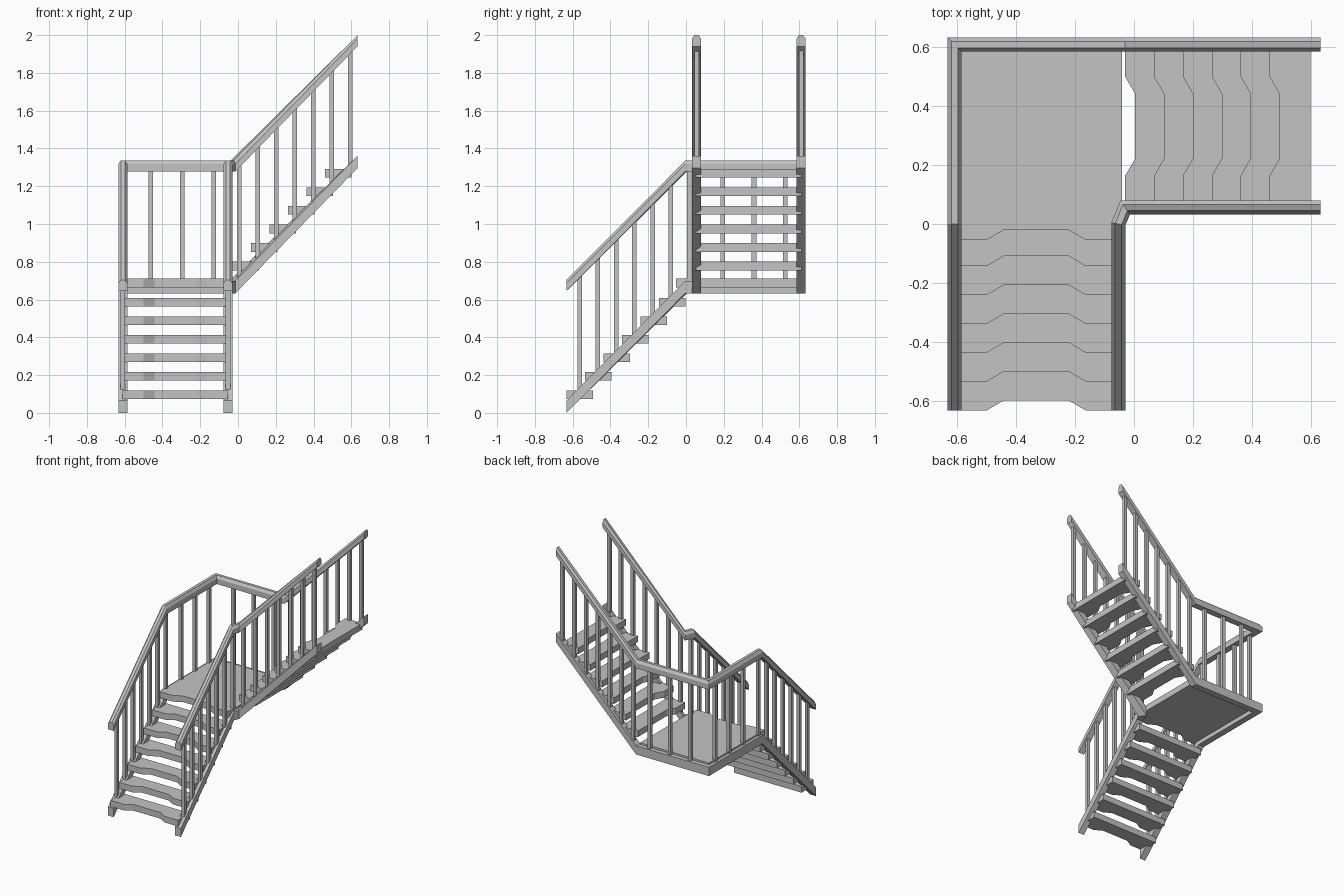
import bpy, bmesh
from mathutils import Vector

cube = bpy.data.objects.get("Cube")
if cube:
    bpy.data.objects.remove(cube)

grey = bpy.data.materials.new("plain grey")
grey.use_nodes = True
COLOUR = (0.55, 0.55, 0.55, 1)
grey.diffuse_color = COLOUR
grey.node_tree.nodes["Principled BSDF"].inputs["Base Color"].default_value = COLOUR

END = 0.633          # half of the plan size
OUT = 0.609          # centre line of the outer side
IN_X, IN_Y = -0.053, 0.056
TURN = -0.03         # where the upper flight starts to climb
DECK = 0.633         # underside of the level stringers
STEP = 0.098
BAR = 0.012          # half width of a baluster


def finish(name, bm):
    bmesh.ops.recalc_face_normals(bm, faces=bm.faces)
    mesh = bpy.data.meshes.new(name)
    bm.to_mesh(mesh)
    bm.free()
    mesh.materials.append(grey)
    obj = bpy.data.objects.new(name, mesh)
    bpy.context.collection.objects.link(obj)
    return obj


def sweep(name, path, profile):
    """Sweep an upright profile along a path, mitred in plan."""
    bm = bmesh.new()
    pts = [Vector(p) for p in path]
    flat = [(b - a).to_2d().normalized() for a, b in zip(pts, pts[1:])]
    rings = []
    for i, p in enumerate(pts):
        d0, d1 = flat[max(i - 1, 0)], flat[min(i, len(flat) - 1)]
        n0, n1 = Vector((-d0.y, d0.x)), Vector((-d1.y, d1.x))
        mitre = (n0 + n1) / (1 + n0.dot(n1))
        rings.append([bm.verts.new((p.x + mitre.x * u, p.y + mitre.y * u, p.z + v))
                      for u, v in profile])
    for r, s in zip(rings, rings[1:]):
        for k in range(len(r)):
            j = (k + 1) % len(r)
            bm.faces.new((r[k], r[j], s[j], s[k]))
    bm.faces.new(rings[0])
    bm.faces.new(rings[-1])
    return finish(name, bm)


def slab(name, outline, bottom, thickness=0.046):
    bm = bmesh.new()
    face = bm.faces.new([bm.verts.new((x, y, bottom)) for x, y in outline])
    grown = bmesh.ops.extrude_face_region(bm, geom=[face])["geom"]
    bmesh.ops.translate(bm, vec=(0, 0, thickness),
                        verts=[g for g in grown if isinstance(g, bmesh.types.BMVert)])
    return finish(name, bm)


def nosing(front):
    """Front edge of a step, set back in the middle: (across, along)."""
    half = [(-0.28, front), (-0.168, front), (-0.11, front + 0.034)]
    return half + [(-a, b) for a, b in reversed(half)]


def baluster(name, x, y, low, climb=(0, 0)):
    """Square bar with ends sloped to follow the flight."""
    bm = bmesh.new()
    bmesh.ops.create_cube(bm, size=1)
    for v in bm.verts:
        dx, dy = v.co.x * 2 * BAR, v.co.y * 2 * BAR
        base = low + (0.655 if v.co.z > 0 else 0.055)
        v.co = (x + dx, y + dy, base + dx * climb[0] + dy * climb[1])
    return finish(name, bm)


# Stringers and handrails on both sides
w = 0.024
stringer = [(-w, 0), (w, 0), (w, 0.065), (-w, 0.065)]
handrail = [(-w, 0.645), (w, 0.645), (w, 0.685), (0.011, 0.704),
            (-0.011, 0.704), (-w, 0.685)]
top = DECK + END - TURN
outer = [(-OUT, -END, 0), (-OUT, 0, DECK), (-OUT, OUT, DECK),
         (TURN, OUT, DECK), (END, OUT, top)]
inner = [(IN_X, -END, 0), (IN_X, 0, DECK), (TURN, IN_Y, DECK), (END, IN_Y, top)]
for side, path in (("outer", outer), ("inner", inner)):
    sweep(side + "_stringer", path, stringer)
    sweep(side + "_handrail", path, handrail)

# Treads of both flights
MID = 0.332
for i in range(6):
    edge = nosing(-END + STEP * i)
    back = -END + STEP * i + 0.14
    slab(f"lower_tread_{i + 1}", [(a - MID, b) for a, b in edge + [(0.28, back), (-0.28, back)]],
         0.073 + STEP * i)
    edge = nosing(TURN + STEP * i)
    back = TURN + STEP * i + 0.14
    slab(f"upper_tread_{i + 1}", [(b, a + MID) for a, b in edge + [(0.28, back), (-0.28, back)]],
         0.755 + STEP * i)

# Landing
edge = [(a - MID, b) for a, b in nosing(-0.054)]
slab("landing", edge + [(-0.04, 0), (-0.04, 0.6), (-0.61, 0.6)], 0.665)

# Balusters along the flights
for i in range(7):
    y = -0.563 + 0.0965 * i
    x = 0.007 + STEP * i
    for side, px, py in (("outer", -OUT, OUT), ("inner", IN_X, IN_Y)):
        low, slope = (y + END, (0, 1)) if y < 0 else (DECK, (0, 0))
        baluster(f"{side}_lower_baluster_{i + 1}", px, y, low, slope)
        baluster(f"{side}_upper_baluster_{i + 1}", x, py, DECK + x - TURN, (1, 0))

# Balusters around the landing
for i in range(3):
    baluster(f"landing_side_baluster_{i + 1}", -OUT, 0.195 + 0.165 * i, DECK)
    baluster(f"landing_back_baluster_{i + 1}", -0.463 + 0.167 * i, OUT, DECK)
